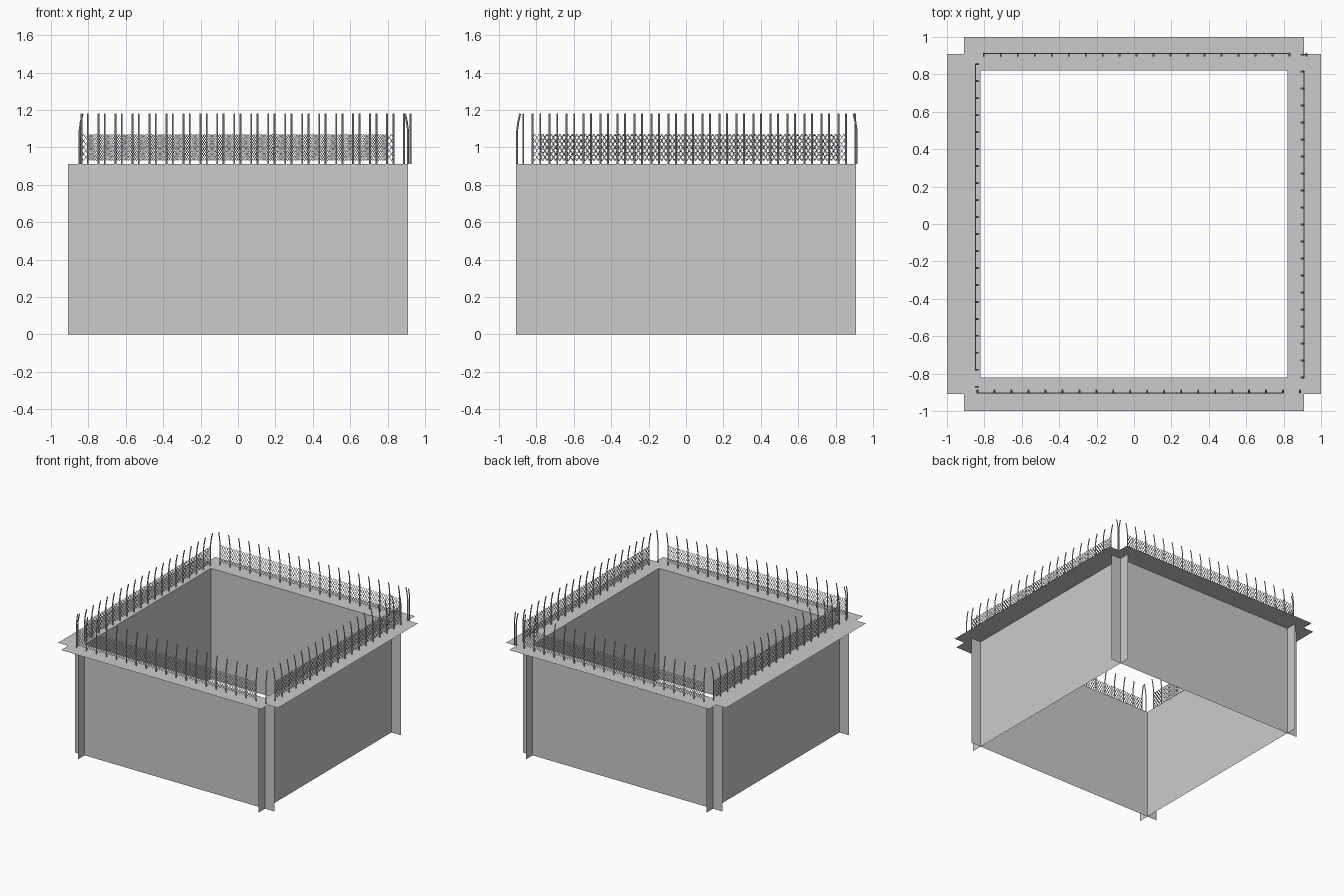
import bpy, math
from mathutils import Matrix, Vector

if "Cube" in bpy.data.objects:
    bpy.data.objects.remove(bpy.data.objects["Cube"])

HALF, WALL, TOP, RIM = 0.908, 0.82, 0.91, 1.0
PITCH, POSTS = 0.0908, 20


def make_panel(name, angle):
    """L-shaped sheet: upright wall folded outward into a flat ledge."""
    profile = [(-WALL, 0), (-WALL, TOP), (-RIM, TOP)]
    verts = [(x, y, z) for y, z in profile for x in (-HALF, HALF)]
    me = bpy.data.meshes.new(name)
    me.from_pydata(verts, [], [(0, 1, 3, 2), (2, 3, 5, 4)])
    me.transform(Matrix.Rotation(angle, 4, 'Z'))
    ob = bpy.data.objects.new(name, me)
    bpy.context.collection.objects.link(ob)


def make_wires(name, paths, radius):
    """Thin four-sided tubes along straight-segment paths, as a mesh."""
    cu = bpy.data.curves.new(name, 'CURVE')
    cu.dimensions = '3D'
    cu.bevel_depth = radius
    cu.bevel_resolution = 0
    cu.use_fill_caps = True
    for path in paths:
        sp = cu.splines.new('POLY')
        sp.points.add(len(path) - 1)
        for p, co in zip(sp.points, path):
            p.co = (*co, 1)
    ob = bpy.data.objects.new(name, cu)
    bpy.context.collection.objects.link(ob)
    bpy.ops.object.select_all(action='DESELECT')
    ob.select_set(True)
    bpy.context.view_layer.objects.active = ob
    bpy.ops.object.convert(target='MESH')


def make_fence(side, start, along, inward):
    start, along, inward = (Vector((*v, 0)) for v in (start, along, inward))

    def at(s, lean, z):
        return start + along * s + inward * lean + Vector((0, 0, z))

    # posts: straight shaft with the tip bent inward
    posts = [[at(i * PITCH, lean, z) for lean, z in
              ((0, TOP), (0, 1.09), (0.006, 1.135), (0.016, 1.18))]
             for i in range(POSTS)]
    make_wires(side + "_fence_posts", posts, 0.005)

    # netting: mirrored zigzag wires meeting to form small diamonds
    rows, steps, low, high = 8, 144, 0.93, 1.07
    row_h = (high - low) / rows
    length = PITCH * (POSTS - 2)
    net = []
    for r in range(rows):
        mid = low + row_h * (r + 0.5)
        net.append([at(length * k / steps, 0,
                       mid + row_h * 0.5 * (-1) ** (k + r))
                    for k in range(steps + 1)])
    make_wires(side + "_fence_netting", net, 0.0025)


# walls with ledges, crossing slightly at the corners
for i, side in enumerate(("front", "right", "back", "left")):
    make_panel(side + "_wall_and_ledge", i * math.pi / 2)

# fences standing on the ledges
make_fence("front", (-0.837, -0.903), (1, 0), (0, 1))
make_fence("back", (-0.803, 0.912), (1, 0), (0, -1))
make_fence("right", (0.909, -0.82), (0, 1), (-1, 0))
make_fence("left", (-0.847, 0.855), (0, -1), (1, 0))
